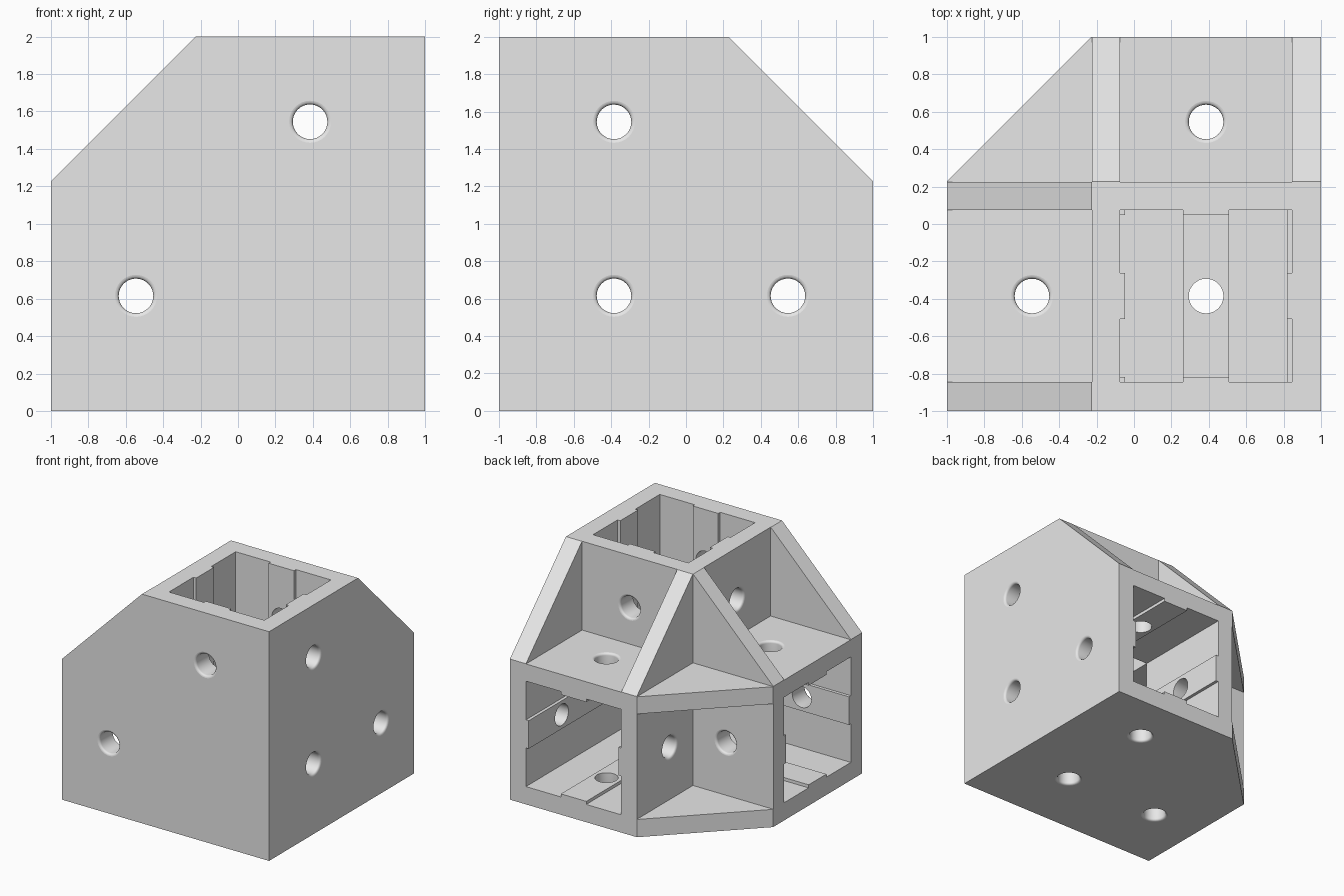
import bpy, bmesh, math
from mathutils import Vector

if "Cube" in bpy.data.objects:
    bpy.data.objects.remove(bpy.data.objects["Cube"])

# Sizes, measured from the outer corner along the three arms
L, T = 2.0, 1.225            # arm length, arm width
LO, HI = 0.155, 1.075        # pocket walls
MID, FAR = 0.615, 1.545      # hole centres
RIB_W, RIB_H = 0.1225, 0.027
R, F = 0.0925, 0.02          # hole radius, rounded lip


def world(p):
    return Vector((1 - p[0], p[1] - 1, p[2]))


def on_axis(axis, h, u, v):
    p = [0, 0, 0]
    p[axis], p[(axis + 1) % 3], p[(axis + 2) % 3] = h, u, v
    return world(p)


def finish(bm, name, cutter=True):
    bmesh.ops.recalc_face_normals(bm, faces=bm.faces)
    me = bpy.data.meshes.new(name)
    bm.to_mesh(me)
    bm.free()
    ob = bpy.data.objects.new(name, me)
    bpy.context.collection.objects.link(ob)
    ob.hide_render = cutter
    return ob


def loft(rings, name, cutter=True):
    """Solid through equal-length rings of points, capped at both ends."""
    bm = bmesh.new()
    vs = [[bm.verts.new(p) for p in ring] for ring in rings]
    n = len(vs[0])
    for a, b in zip(vs, vs[1:]):
        for i in range(n):
            bm.faces.new((a[i], a[(i + 1) % n], b[(i + 1) % n], b[i]))
    bm.faces.new(vs[0])
    bm.faces.new(vs[-1])
    return finish(bm, name, cutter)


def prism(axis, h0, h1, pts, name, cutter=True):
    return loft([[on_axis(axis, h, u, v) for u, v in pts] for h in (h0, h1)], name, cutter)


def square(a, b):
    return [(a, a), (b, a), (b, b), (a, b)]


# Pocket outline: a square with one rib in the middle of each side
def pocket_outline():
    s = (HI - LO) / 2
    side = [(-s, -s), (-RIB_W, -s), (-RIB_W, -s + RIB_H), (RIB_W, -s + RIB_H), (RIB_W, -s)]
    pts = []
    for _ in range(4):
        pts += [(MID + x, MID + y) for x, y in side]
        side = [(-y, x) for x, y in side]
    return pts


# Round hole with rounded lips at the outer faces
def hole(axis, u, v, through, name):
    arc = [i * math.pi / 8 for i in range(5)]
    lip = [(F * (1 - math.cos(t)), R + F * (1 - math.sin(t))) for t in arc]
    prof = [(-0.05, R + F)] + lip
    if through:
        prof += [(T - h, r) for h, r in reversed(lip)] + [(T + 0.05, R + F)]
    else:
        prof += [(0.4, R)]
    n = 32
    rings = [[on_axis(axis, h, u + r * math.cos(2 * math.pi * i / n),
                      v + r * math.sin(2 * math.pi * i / n)) for i in range(n)] for h, r in prof]
    return loft(rings, name)


# Body: cube with the three outer edges bevelled between the arms
bracket = prism(0, 0, L, square(0, L), "corner_bracket", False)
bm = bmesh.new()
bm.from_mesh(bracket.data)
for axis in range(3):
    co = on_axis(axis, 0, T + 0.002, L)
    no = on_axis(axis, 0, 1, 1) - on_axis(axis, 0, 0, 0)
    res = bmesh.ops.bisect_plane(bm, geom=bm.verts[:] + bm.edges[:] + bm.faces[:],
                                 plane_co=co, plane_no=no, clear_outer=True)
    edges = [e for e in res["geom_cut"] if isinstance(e, bmesh.types.BMEdge)]
    bmesh.ops.contextual_create(bm, geom=edges)
bmesh.ops.recalc_face_normals(bm, faces=bm.faces)
bm.to_mesh(bracket.data)
bm.free()

# Spaces between the arms, leaving paired gusset plates
cutters = [prism(0, T, L + 0.1, square(T, L + 0.1), "outer_corner_cut")]
for axis in range(3):
    cutters.append(prism(axis, LO, HI, square(T, L + 0.1), "gusset_gap_cut"))

# Ribbed pockets: the one along y is deep, the others open into it
for axis, depth in ((1, LO), (0, 1.045), (2, 1.045)):
    cutters.append(prism(axis, depth, L + 0.1, pocket_outline(), "pocket_cut"))

# Screw holes through each arm, and end holes in the right and bottom faces
for axis in range(3):
    cutters.append(hole(axis, FAR, MID, True, "arm_hole_cut"))
    cutters.append(hole(axis, MID, FAR, True, "arm_hole_cut"))
for axis in (0, 2):
    cutters.append(hole(axis, MID, MID, False, "end_hole_cut"))

for c in cutters:
    m = bracket.modifiers.new("cut", 'BOOLEAN')
    m.operation, m.solver, m.object = 'DIFFERENCE', 'EXACT', c
bpy.context.view_layer.update()
dg = bpy.context.evaluated_depsgraph_get()
result = bpy.data.meshes.new_from_object(bracket.evaluated_get(dg))
bracket.modifiers.clear()
bracket.data = result
for c in cutters:
    bpy.data.objects.remove(c)

# Smooth holes, flat plates
bpy.context.view_layer.objects.active = bracket
bracket.select_set(True)
bpy.ops.object.shade_smooth_by_angle(angle=math.radians(30))
for p in bracket.data.polygons:
    if p.area > 0.004:
        p.use_smooth = False

grey = bpy.data.materials.new("light grey")
grey.diffuse_color = (0.8, 0.8, 0.8, 1)
grey.use_nodes = True
grey.node_tree.nodes["Principled BSDF"].inputs["Base Color"].default_value = grey.diffuse_color
bracket.data.materials.clear()
bracket.data.materials.append(grey)
